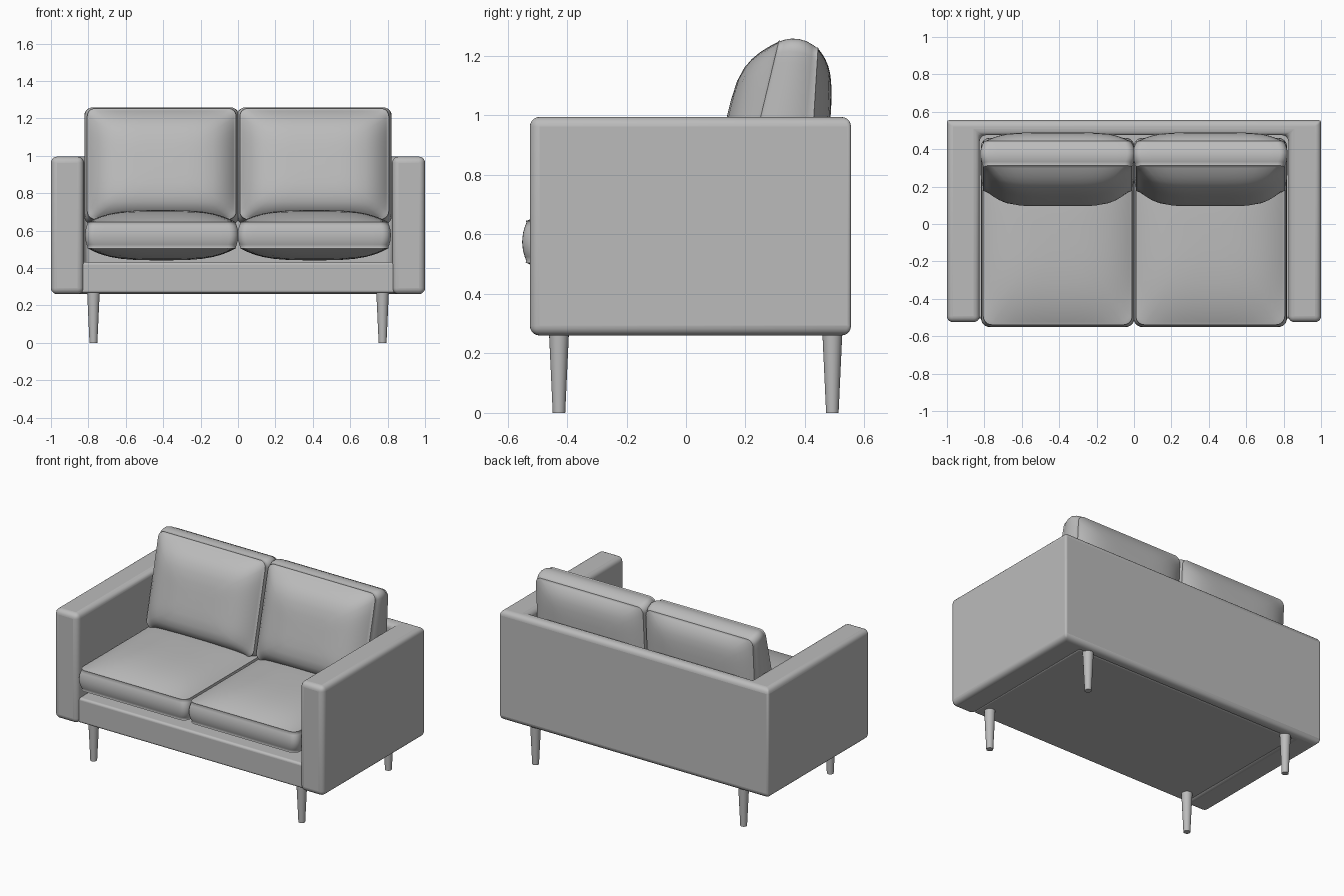
import bpy, bmesh, math
from mathutils import Vector

if "Cube" in bpy.data.objects:
    bpy.data.objects.remove(bpy.data.objects["Cube"])

mat = bpy.data.materials.new("light grey")
mat.diffuse_color = (0.5, 0.5, 0.5, 1)
mat.use_nodes = True
mat.node_tree.nodes["Principled BSDF"].inputs["Base Color"].default_value = mat.diffuse_color


def finish(name, bm, angle=40):
    bmesh.ops.recalc_face_normals(bm, faces=bm.faces)
    me = bpy.data.meshes.new(name)
    bm.to_mesh(me)
    bm.free()
    ob = bpy.data.objects.new(name, me)
    bpy.context.collection.objects.link(ob)
    me.materials.append(mat)
    bpy.ops.object.select_all(action='DESELECT')
    ob.select_set(True)
    bpy.context.view_layer.objects.active = ob
    bpy.ops.object.shade_smooth_by_angle(angle=math.radians(angle))
    return ob


def prism(name, outline, z0, z1, radius, tight=()):
    """Extruded plan outline with rounded edges; 'tight' corners get a smaller radius."""
    bm = bmesh.new()
    lo = [bm.verts.new((x, y, z0)) for x, y in outline]
    hi = [bm.verts.new((x, y, z1)) for x, y in outline]
    bm.faces.new(lo[::-1])
    bm.faces.new(hi)
    n = len(outline)
    for i in range(n):
        j = (i + 1) % n
        bm.faces.new((lo[i], lo[j], hi[j], hi[i]))
    wl = bm.edges.layers.float.new("bevel_weight_edge")
    for e in bm.edges:
        e[wl] = 1.0
    for i in tight:
        bm.edges.get((lo[i], hi[i]))[wl] = 0.35
    ob = finish(name, bm, 60)
    mod = ob.modifiers.new("rounding", 'BEVEL')
    mod.limit_method = 'WEIGHT'
    mod.width = radius
    mod.segments = 5
    return ob


def outline_points(a, b, r, per_side=14, per_corner=6):
    """Rounded rectangle as an evenly divided loop."""
    pts = []
    corners = [(a - r, b - r, 0), (r - a, b - r, 90), (r - a, r - b, 180), (a - r, r - b, 270)]
    for k, (cx, cy, a0) in enumerate(corners):
        arc = [(cx + r * math.cos(math.radians(a0 + 90 * i / per_corner)),
                cy + r * math.sin(math.radians(a0 + 90 * i / per_corner)))
               for i in range(per_corner + 1)]
        pts += arc
        nx, ny, na = corners[(k + 1) % 4]
        end = (nx + r * math.cos(math.radians(na)), ny + r * math.sin(math.radians(na)))
        for i in range(1, per_side):
            f = i / per_side
            pts.append((arc[-1][0] * (1 - f) + end[0] * f, arc[-1][1] * (1 - f) + end[1] * f))
    return pts


def cushion(name, a, b, r, power, crowns, bulge, place):
    """Boxed cushion: crowned face, seam, bulging border, seam, crowned face.
    place(x, y, t, crown) maps to world; t is -1..1 across the border."""
    base = outline_points(a, b, r)
    scales = [0.15, 0.35, 0.55, 0.7, 0.8, 0.88, 0.94, 0.98, 1.0]
    rows = [(s, 0, 1) for s in scales]                      # upper face
    rows += [(1, 0.006, 0.98)]                              # seam piping
    rows += [(1, bulge * (1 - t * t), t) for t in
             (0.9, 0.7, 0.4, 0.0, -0.4, -0.7, -0.9)]        # border
    rows += [(1, 0.006, -0.98)]
    rows += [(s, 0, -1) for s in reversed(scales)]          # lower face
    bm = bmesh.new()
    rings = []
    for s, out, t in rows:
        ring = []
        for x, y in base:
            c = 0
            if abs(t) == 1:
                c = (1 - abs(x * s / a) ** power) * (1 - abs(y * s / b) ** power)
                c *= crowns[0] if t > 0 else -crowns[1]
            ring.append(bm.verts.new(place(x * (s + out / a), y * (s + out / b), t, c)))
        rings.append(ring)
    n = len(base)
    for p, q in zip(rings, rings[1:]):
        for i in range(n):
            j = (i + 1) % n
            bm.faces.new((p[i], p[j], q[j], q[i]))
    bm.faces.new(rings[0])
    bm.faces.new(rings[-1])
    return finish(name, bm, 60)


# Arms and back as one U-shaped frame
prism("arms_and_back", [(-1, -.525), (-.825, -.525), (-.825, .475), (.825, .475),
                        (.825, -.525), (1, -.525), (1, .555), (-1, .555)],
      0.26, 0.995, 0.033, tight=(6, 7))

# Seat base between the arms
prism("seat_base", [(-.84, -.505), (.84, -.505), (.84, .49), (-.84, .49)], 0.265, 0.432, 0.015)

for side, label in ((-1, "left"), (1, "right")):
    # Seat cushion
    def place_seat(x, y, t, c):
        return Vector((side * 0.408 + x, -0.045 + y, 0.575 + 0.072 * t + c))
    cushion(label + "_seat_cushion", 0.392, 0.488, 0.045, 3.5, (0.062, 0.062), 0.018, place_seat)

    # Back cushion, leaning back and thinner towards the top
    def place_back(x, y, t, c):
        f = (y + 0.29) / 0.58
        front = 0.17 + 0.14 * f
        rear = 0.41 + 0.035 * f
        yy = front * (1 + t) / 2 + rear * (1 - t) / 2 - c
        return Vector((side * 0.408 + x, yy, 0.945 + y + 0.012 * t))
    cushion(label + "_back_cushion", 0.392, 0.29, 0.04, 5, (0.112, 0.055), 0.022, place_back)

    # Tapered legs
    for y, where in ((-0.427, "front"), (0.492, "back")):
        bm = bmesh.new()
        bmesh.ops.create_cone(bm, cap_ends=True, segments=24, radius1=0.021, radius2=0.034, depth=0.28)
        bmesh.ops.translate(bm, verts=bm.verts, vec=(side * 0.773, y, 0.14))
        finish(label + "_" + where + "_leg", bm)
